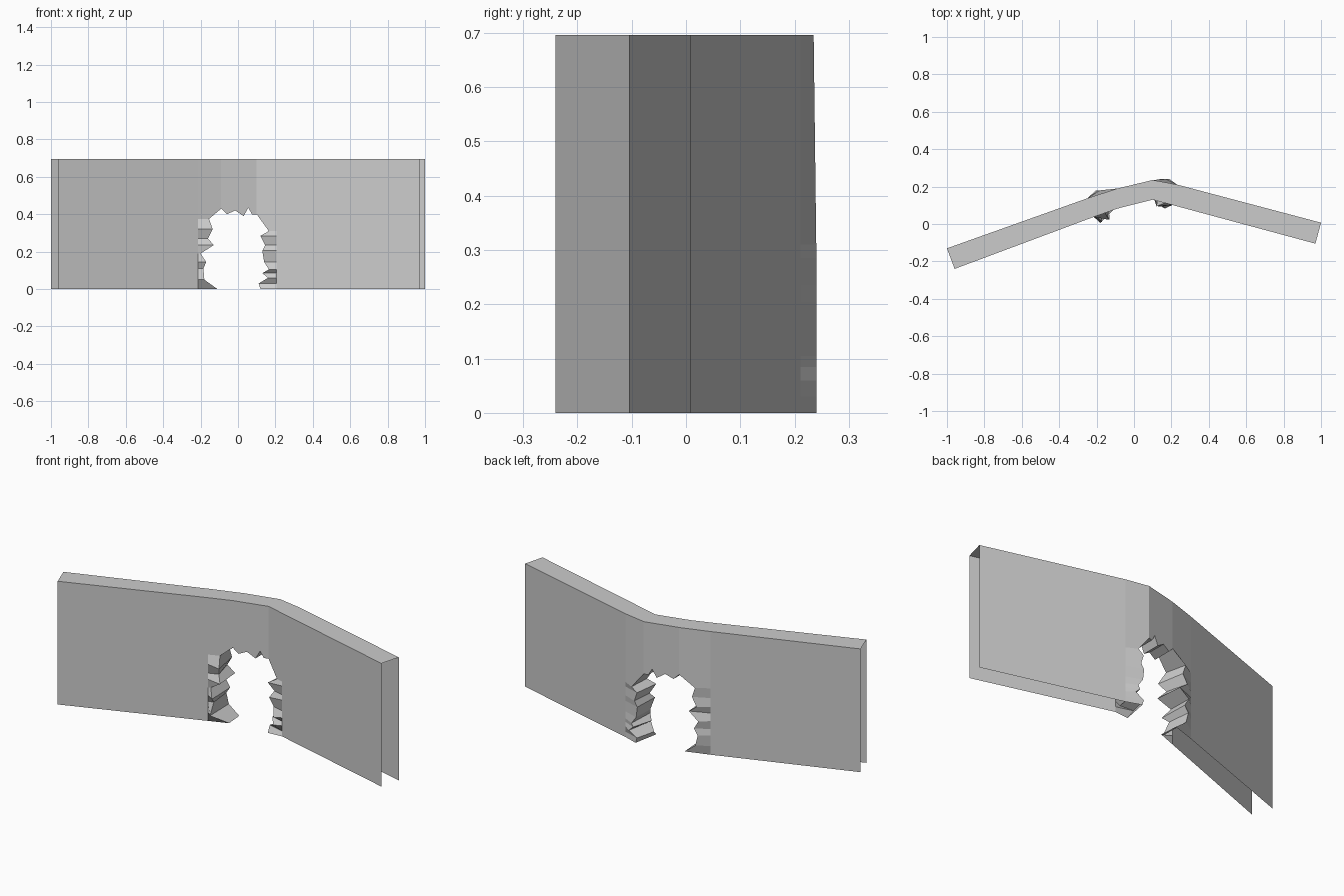
import bpy, bmesh, random

if "Cube" in bpy.data.objects:
    bpy.data.objects.remove(bpy.data.objects["Cube"])

random.seed(4)
H = 0.696
# plan lines of both wall faces (x, y)
FRONT = [(-0.959, -0.24), (-0.11, 0.077), (0.10, 0.13), (0.97, -0.105)]
BACK = [(-1.0, -0.13), (-0.13, 0.18), (0.12, 0.24), (1.0, 0.007)]

# ragged opening outline (x, z): left side going up, arch, right side going down
LEFT = [(-0.11, 0), (-0.18, 0.05), (-0.185, 0.11), (-0.17, 0.145), (-0.20, 0.19),
        (-0.13, 0.235), (-0.16, 0.27), (-0.135, 0.32), (-0.155, 0.375)]
ARCH = [(-0.09, 0.43), (-0.06, 0.40), (-0.015, 0.42), (0.03, 0.39),
        (0.055, 0.435), (0.075, 0.40), (0.10, 0.40)]
RIGHT = [(0.165, 0.31), (0.12, 0.285), (0.145, 0.235), (0.13, 0.205), (0.14, 0.145),
         (0.165, 0.105), (0.13, 0.085), (0.16, 0.06), (0.11, 0.03), (0.12, 0)]
HOLE = LEFT + ARCH + RIGHT
NL, NA = len(LEFT), len(ARCH)


def wall_y(line, x):
    """Height of a plan line at x."""
    for (x0, y0), (x1, y1) in zip(line, line[1:]):
        if x <= x1:
            break
    return y0 + (y1 - y0) * (x - x0) / (x1 - x0)


bm = bmesh.new()


def make_face(line, col_l, col_r, back):
    """One wall skin with the ragged opening; returns hole loop and top edge."""
    def on_wall(x, z):
        return bm.verts.new((x, wall_y(line, x), z))
    hole, outer = [], []
    for i, (x, z) in enumerate(HOLE):
        side = i < NL or i >= NL + NA
        left = i < NL
        hx = x
        if side:
            outer.append(on_wall(col_l if left else col_r, z))
            if back:
                hx = x + random.uniform(0, 0.035) * (-1 if left else 1)
                y = 0.18 if left else 0.24
            else:
                y = wall_y(line, x) - (0.045 if left else 0.03) * (i % 2)
        else:
            outer.append(on_wall(x, H))
            y = wall_y(line, x)
        hole.append(bm.verts.new((hx, y, z)))
    corner_l, corner_r = on_wall(col_l, H), on_wall(col_r, H)
    ends = [on_wall(x, z) for x in (line[0][0], line[-1][0]) for z in (0, H)]
    # ring of facets between the opening and the flat wall
    for i in range(len(HOLE) - 1):
        f = [hole[i], hole[i + 1], outer[i + 1]]
        if i == NL - 1:
            f.append(corner_l)
        if i == NL + NA - 1:
            f.append(corner_r)
        bm.faces.new(f + [outer[i]])
    # flat wings
    bm.faces.new([ends[0], ends[1], corner_l] + outer[:NL][::-1])
    bm.faces.new([ends[2], ends[3], corner_r] + outer[NL + NA:])
    top = [ends[1], corner_l] + outer[NL:NL + NA] + [corner_r, ends[3]]
    return hole, top


front_hole, front_top = make_face(FRONT, -0.215, 0.205, False)
back_hole, back_top = make_face(BACK, -0.25, 0.23, True)

# top cap and opening lining; ends and underside stay open
for a, b in ((front_hole, back_hole), (front_top, back_top)):
    for i in range(len(a) - 1):
        bm.faces.new((a[i], a[i + 1], b[i + 1], b[i]))

bmesh.ops.recalc_face_normals(bm, faces=bm.faces)
me = bpy.data.meshes.new("broken_wall")
bm.to_mesh(me)
bm.free()
bpy.context.collection.objects.link(bpy.data.objects.new("broken_wall", me))
